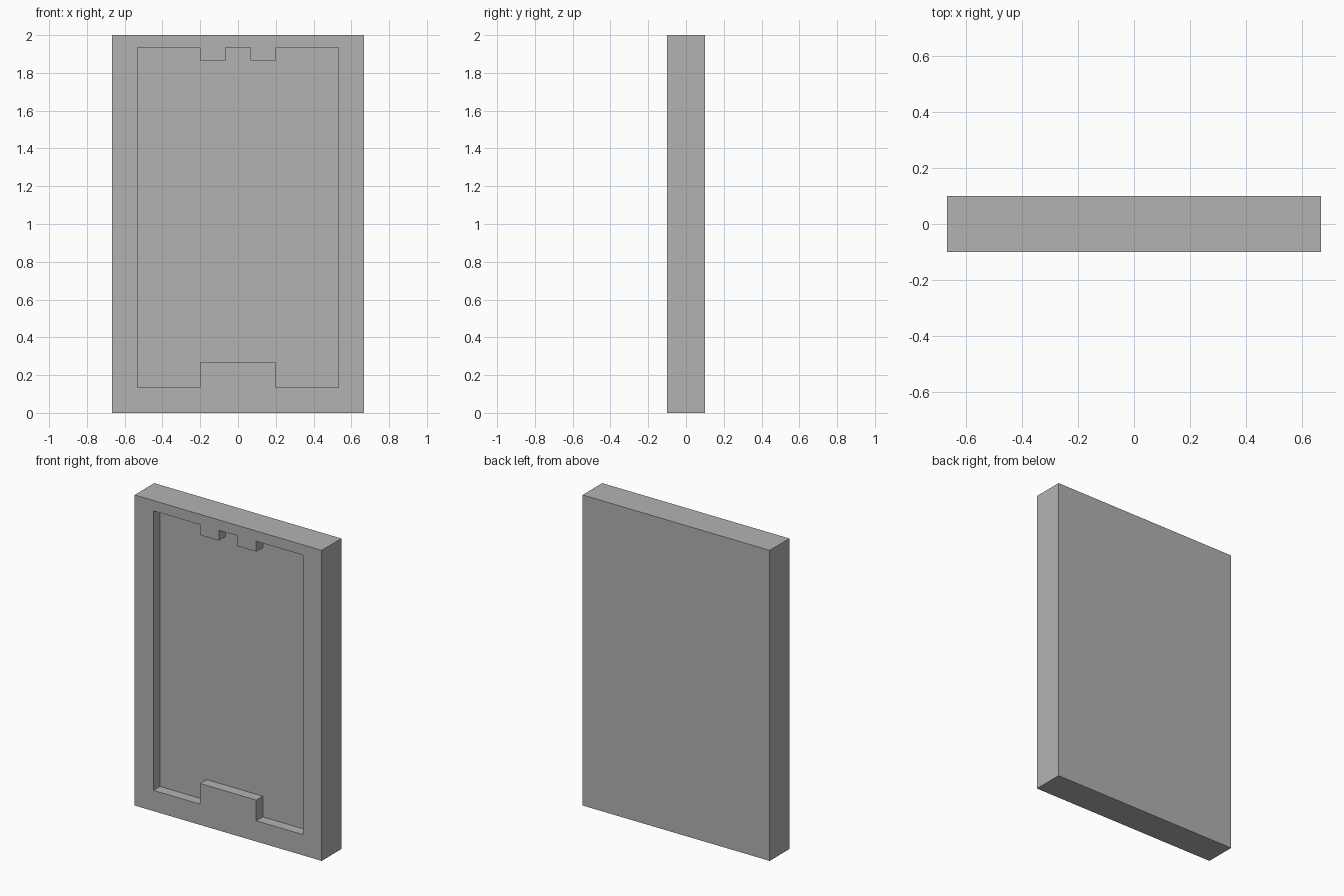
import bpy
import bmesh

if "Cube" in bpy.data.objects:
    bpy.data.objects.remove(bpy.data.objects["Cube"], do_unlink=True)

U = 1 / 15            # module that all sizes are multiples of
FRONT = -1.5 * U      # front plane of the slab

grey = bpy.data.materials.new("plain grey")
grey.use_nodes = True
grey.diffuse_color = (0.448, 0.448, 0.448, 1)
grey.node_tree.nodes["Principled BSDF"].inputs["Base Color"].default_value = grey.diffuse_color


def prism(name, half_profile, y0, y1):
    """Mirror a right-half x/z profile and extrude it from y0 to y1."""
    outline = half_profile + [(-x, z) for x, z in reversed(half_profile)]
    bm = bmesh.new()
    face = bm.faces.new([bm.verts.new((x * U, y0, z * U)) for x, z in outline])
    extruded = bmesh.ops.extrude_face_region(bm, geom=[face])["geom"]
    verts = [v for v in extruded if isinstance(v, bmesh.types.BMVert)]
    bmesh.ops.translate(bm, verts=verts, vec=(0, y1 - y0, 0))
    bmesh.ops.recalc_face_normals(bm, faces=bm.faces)
    mesh = bpy.data.meshes.new(name)
    bm.to_mesh(mesh)
    bm.free()
    mesh.materials.append(grey)
    obj = bpy.data.objects.new(name, mesh)
    bpy.context.collection.objects.link(obj)
    return obj


# Slab
panel = prism("recessed_panel", [(10, 0), (10, 30)], FRONT, -FRONT)

# Shallow tray with a wide bottom tab and two small top teeth
tray = [(3, 4), (3, 2), (8, 2), (8, 29), (3, 29), (3, 28), (1, 28), (1, 29)]
cutter = prism("tray_cutter", tray, FRONT - U, FRONT + U)
cutter.hide_render = True

# Carve the tray, then discard the cutter
carve = panel.modifiers.new("tray", "BOOLEAN")
carve.operation = "DIFFERENCE"
carve.solver = "EXACT"
carve.object = cutter
bpy.context.view_layer.objects.active = panel
bpy.ops.object.modifier_apply(modifier=carve.name)
bpy.data.objects.remove(cutter, do_unlink=True)
